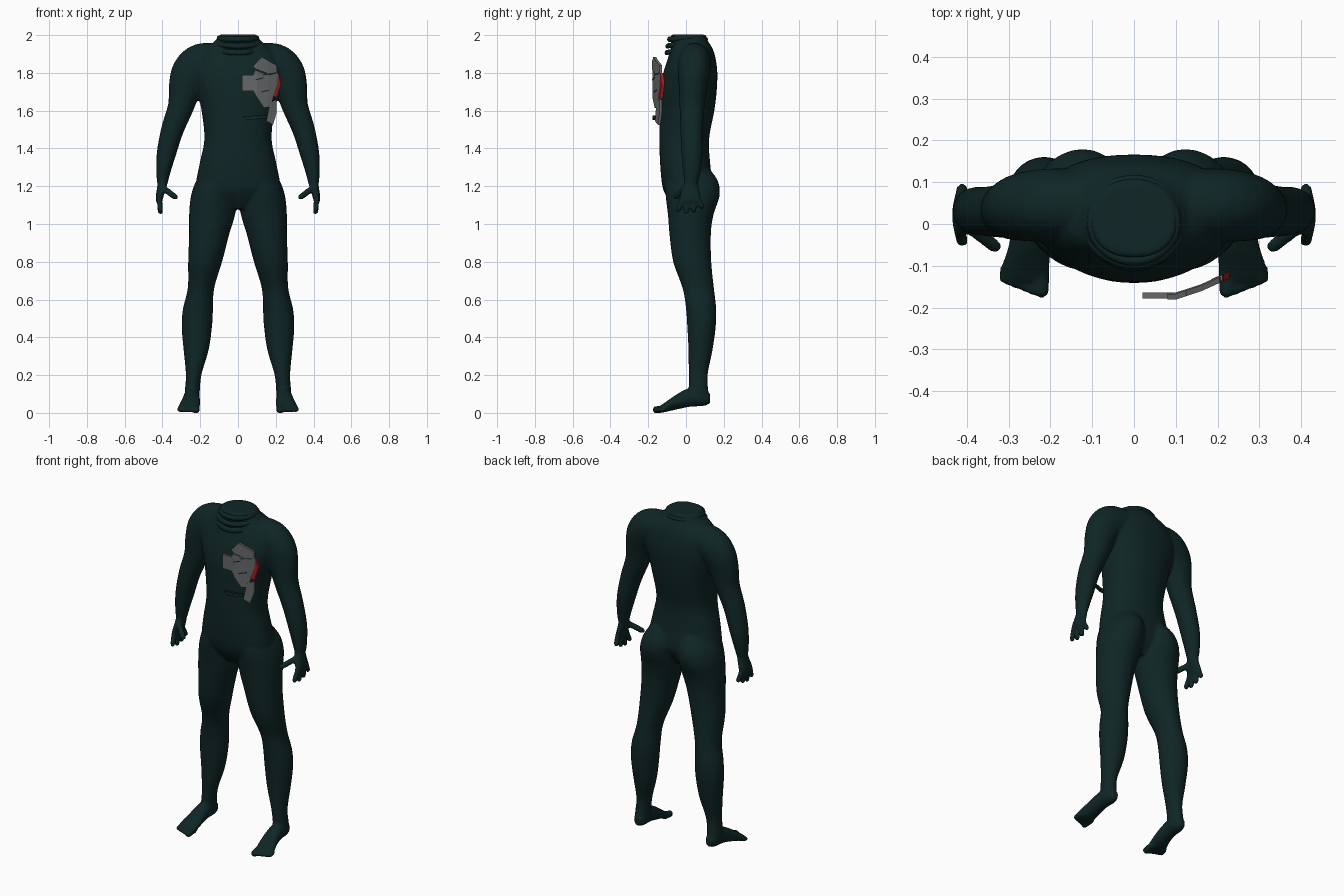
import bpy, bmesh, math
from mathutils import Vector

if "Cube" in bpy.data.objects:
    bpy.data.objects.remove(bpy.data.objects["Cube"], do_unlink=True)


def material(name, color):
    mat = bpy.data.materials.new(name)
    mat.use_nodes = True
    mat.diffuse_color = (*color, 1)
    mat.node_tree.nodes["Principled BSDF"].inputs["Base Color"].default_value = (*color, 1)
    return mat


SUIT = material("dark_teal", (0.005, 0.019, 0.019))
GREY = material("plate_grey", (0.13, 0.135, 0.14))
RED = material("trim_red", (0.30, 0.015, 0.015))


def make_object(name, bm, mat):
    bmesh.ops.recalc_face_normals(bm, faces=bm.faces)
    mesh = bpy.data.meshes.new(name)
    bm.to_mesh(mesh)
    bm.free()
    mesh.materials.append(mat)
    obj = bpy.data.objects.new(name, mesh)
    bpy.context.collection.objects.link(obj)
    return obj


def activate(obj):
    bpy.ops.object.select_all(action='DESELECT')
    obj.select_set(True)
    bpy.context.view_layer.objects.active = obj


def smooth_rows(rows, steps=4):
    """Catmull-Rom interpolation through rows of numbers."""
    out = []
    for i in range(len(rows) - 1):
        a, b = rows[max(i - 1, 0)], rows[i]
        c, d = rows[i + 1], rows[min(i + 2, len(rows) - 1)]
        for k in range(steps):
            t = k / steps
            out.append([q + 0.5 * t * (r - p + t * (2*p - 5*q + 4*r - s + t * (3*(q - r) + s - p)))
                        for p, q, r, s in zip(a, b, c, d)])
    out.append(list(rows[-1]))
    return out


def loft(bm, rows, side=1, axis=None, power=2.0, sides=28):
    """Skin elliptical rings (x, y, z, radius_u, radius_v) along a path."""
    rows = smooth_rows(rows)
    rings = []
    for i, (x, y, z, ru, rv) in enumerate(rows):
        before, after = rows[max(i - 1, 0)], rows[min(i + 1, len(rows) - 1)]
        t = Vector(axis) if axis else (Vector(after[:3]) - Vector(before[:3])).normalized()
        ref = Vector((0, 0, 1)) if abs(t.y) > 0.9 else Vector((0, 1, 0))
        u = ref.cross(t).normalized()
        v = t.cross(u)
        ring = []
        for k in range(sides):
            a = math.tau * k / sides
            c, s = math.cos(a), math.sin(a)
            p = (Vector((x, y, z))
                 + u * ru * math.copysign(abs(c) ** (2 / power), c)
                 + v * rv * math.copysign(abs(s) ** (2 / power), s))
            ring.append(bm.verts.new((p.x * side, p.y, p.z)))
        rings.append(ring)
    for lower, upper in zip(rings, rings[1:]):
        for k in range(sides):
            n = (k + 1) % sides
            bm.faces.new((lower[k], lower[n], upper[n], upper[k]))
    bm.faces.new(rings[0])
    bm.faces.new(rings[-1])


def digit(bm, start, end, radius, side):
    """Finger or toe with a rounded tip."""
    a, b = Vector(start), Vector(end)
    profile = ((0, 1), (0.5, 1), (0.85, 0.95), (0.95, 0.7), (1, 0.3))
    loft(bm, [(*a.lerp(b, t), radius * r, radius * r) for t, r in profile], side, sides=14)


def depth_row(z, x, half_width, front, back):
    return (x, (front + back) / 2, z, half_width, (back - front) / 2)


UP = (0, 0, 1)
body = bmesh.new()

# Torso: height, half width, front, back
torso = [(1.08, .07, -.06, .08), (1.14, .18, -.10, .12), (1.2, .222, -.125, .14),
         (1.32, .203, -.137, .128), (1.45, .178, -.141, .122), (1.6, .193, -.139, .15),
         (1.7, .216, -.137, .162), (1.8, .24, -.12, .166), (1.88, .225, -.095, .156),
         (1.93, .18, -.082, .14), (1.965, .125, -.08, .118), (2.003, .098, -.08, .098)]
loft(body, [depth_row(z, 0, w, f, b) for z, w, f, b in torso], axis=UP, power=2.25, sides=48)

# Leg: height, centre, half width, front, back
leg = [(1.31, .09, .07, -.09, .11), (1.23, .112, .108, -.11, .168),
       (1.15, .127, .122, -.108, .178), (1.05, .137, .122, -.096, .146),
       (.95, .152, .107, -.088, .132), (.8, .174, .09, -.068, .134),
       (.66, .196, .07, -.018, .148), (.55, .212, .08, .0, .16),
       (.45, .218, .08, .007, .157), (.33, .222, .066, .013, .14),
       (.2, .235, .041, .014, .115), (.1, .243, .04, .015, .12), (.06, .244, .036, .0, .125)]

# Foot rings from heel to ball
foot = [(.241, .128, .075, .02, .026), (.242, .09, .08, .038, .044),
        (.245, .02, .082, .042, .05), (.25, -.05, .058, .05, .04),
        (.258, -.1, .035, .057, .028), (.26, -.135, .023, .05, .016)]

# Arm from inside the shoulder to the wrist, then the palm
arm = [(.08, .045, 1.865, .09, .085), (.19, .045, 1.85, .107, .088),
       (.25, .042, 1.80, .103, .084), (.28, .036, 1.72, .088, .075),
       (.303, .032, 1.62, .069, .066), (.347, .03, 1.5, .06, .06),
       (.38, .032, 1.37, .051, .056), (.396, .03, 1.27, .037, .045),
       (.4, .028, 1.215, .028, .034)]
palm = [(.398, .028, 1.235, .026, .033), (.404, .024, 1.19, .025, .044),
        (.414, .021, 1.15, .021, .055), (.418, .021, 1.118, .016, .054)]

for side in (1, -1):
    loft(body, [depth_row(*row) for row in leg], side, axis=UP)
    loft(body, foot, side, axis=(0, -1, 0))
    loft(body, arm, side)
    loft(body, palm, side, axis=(0, 0, -1))
    for i in range(4):
        # Spread fingers, knuckle to tip
        droop = (.012, 0, .008, .03)[i]
        digit(body, (.417, -.018 + i * .026, 1.14), (.41, -.046 + i * .045, 1.05 + droop),
              .0145, side)
    digit(body, (.395, -.005, 1.19), (.322, -.062, 1.135), .0165, side)
    for i in range(5):
        # Toes, big toe on the inside
        x = .221 + i * .02 + (.006 if i else 0)
        digit(body, (x, -.1, .024), (x + .002, -.176 + .008 * i, .014),
              .02 if i == 0 else .0135, side)

# Fuse the parts into one smooth skin
body_obj = make_object("body", body, SUIT)
activate(body_obj)
fuse = body_obj.modifiers.new("fuse", 'REMESH')
fuse.mode = 'VOXEL'
fuse.voxel_size = 0.008
fuse.use_smooth_shade = True
soften = body_obj.modifiers.new("soften", 'SMOOTH')
soften.factor = 0.5
soften.iterations = 4
for modifier in ("fuse", "soften"):
    bpy.ops.object.modifier_apply(modifier=modifier)
bpy.ops.object.shade_smooth()

# Collar folds: rings that sag toward the front
for i, (rx, ry, back_z, front_z) in enumerate([(.1, .092, 1.988, 1.978), (.112, .1, 1.975, 1.943),
                                               (.106, .104, 1.95, 1.908)]):
    bpy.ops.mesh.primitive_torus_add(major_radius=1, minor_radius=.13,
                                     major_segments=40, minor_segments=10)
    fold = bpy.context.object
    fold.name = f"collar_fold_{i + 1}"
    for v in fold.data.vertices:
        x, y, z = v.co
        v.co = (x * rx, y * ry + .004, (front_z + back_z) / 2 + y * (back_z - front_z) / 2 + z * .11)
    fold.data.materials.append(SUIT)
    bpy.ops.object.shade_smooth()


def chest_plate(name, outline, mat, offset=0.0, thickness=.014):
    """Flat outline in x and z, bent back around the chest and thickened."""
    bm = bmesh.new()
    bm.faces.new([bm.verts.new((x, 0, z)) for x, z in outline])
    for bend in (.1, .16):
        bmesh.ops.bisect_plane(bm, geom=bm.verts[:] + bm.edges[:] + bm.faces[:],
                               plane_co=(bend, 0, 0), plane_no=(1, 0, 0))
    for v in bm.verts:
        x = v.co.x
        v.co.y = -.178 + max(0, x - .1) * .33 + max(0, x - .16) * .12 + offset
    grown = bmesh.ops.extrude_face_region(bm, geom=bm.faces[:])
    for v in grown["geom"]:
        if isinstance(v, bmesh.types.BMVert):
            v.co.y += thickness
    return make_object(name, bm, mat)


chest_plate("chest_plate_main", [(.02, 1.79), (.08, 1.79), (.09, 1.815), (.16, 1.79), (.212, 1.80),
                                 (.212, 1.76), (.19, 1.68), (.172, 1.62), (.137, 1.615),
                                 (.1, 1.67), (.08, 1.705), (.02, 1.705)], GREY)
chest_plate("chest_plate_upper", [(.08, 1.835), (.125, 1.885), (.205, 1.84), (.207, 1.80),
                                  (.16, 1.795), (.095, 1.82)], GREY, -.003)
chest_plate("chest_plate_lower", [(.17, 1.645), (.205, 1.66), (.205, 1.59), (.185, 1.525),
                                  (.15, 1.545), (.16, 1.6)], GREY, -.002)
chest_plate("red_trim", [(.213, 1.80), (.228, 1.745), (.207, 1.665), (.186, 1.68),
                         (.207, 1.74)], RED, -.003, .018)
chest_plate("chest_strap", [(.025, 1.572), (.15, 1.575), (.15, 1.558), (.045, 1.55)], SUIT)
# Dark grooves on the main plate
for i, (x, z) in enumerate([(.09, 1.765), (.13, 1.79), (.12, 1.70)]):
    chest_plate(f"plate_groove_{i + 1}", [(x, z), (x + .045, z + .012), (x + .045, z + .006),
                                          (x + .005, z - .004)], SUIT, -.002, .004)
